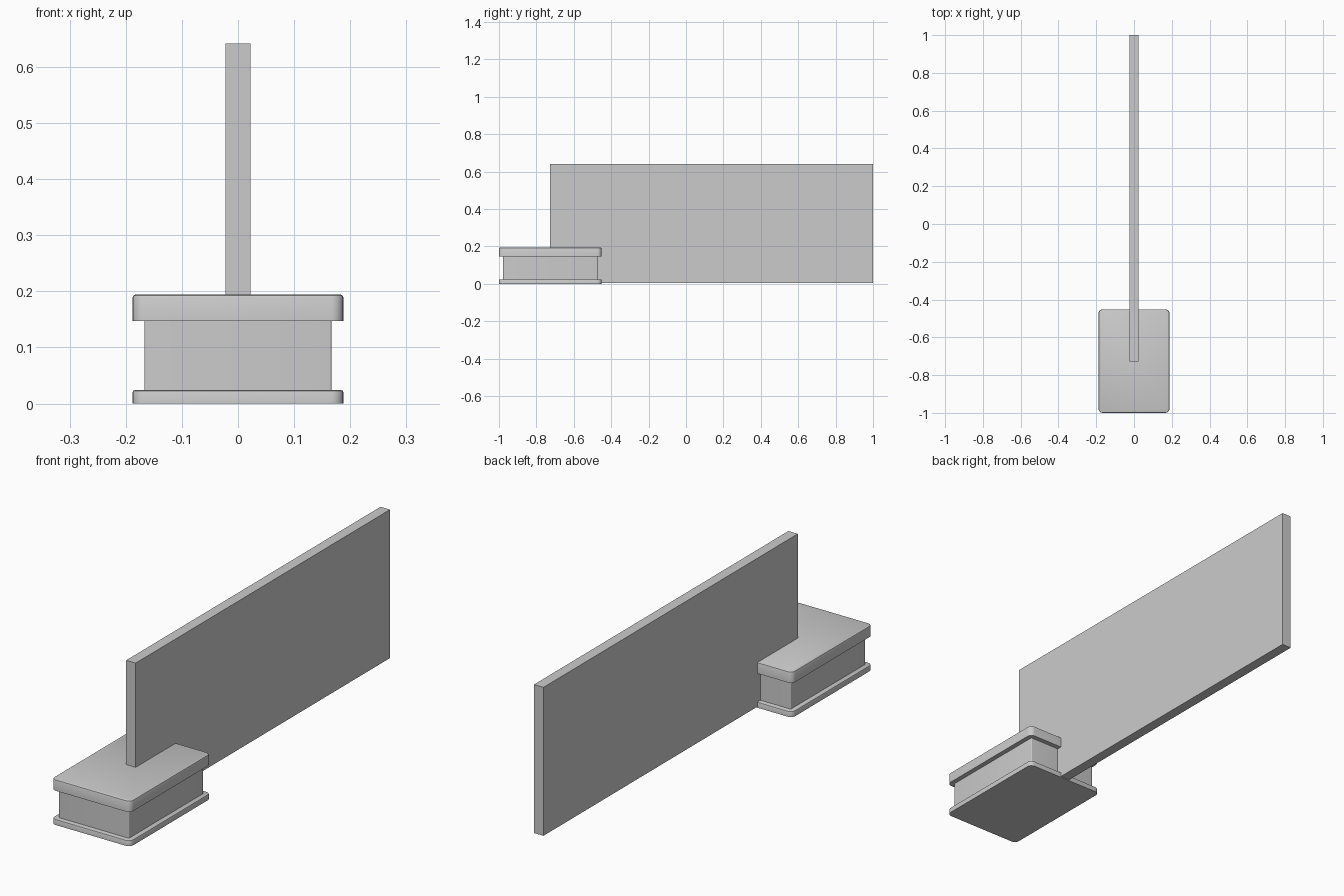
import bpy, bmesh, math

if "Cube" in bpy.data.objects:
    bpy.data.objects.remove(bpy.data.objects["Cube"])

Y0, Y1 = -1.0, -0.452   # pedestal front and back


def outline(hx, y0, y1, r, segs=5):
    """Rounded rectangle, counter-clockwise."""
    pts = []
    corners = [(hx - r, y1 - r), (-hx + r, y1 - r), (-hx + r, y0 + r), (hx - r, y0 + r)]
    for k, (cx, cy) in enumerate(corners):
        for i in range(segs + 1):
            a = math.pi / 2 * (k + i / segs)
            pts.append((cx + r * math.cos(a), cy + r * math.sin(a)))
    return pts


def slab(name, hx, y0, y1, z0, z1, r, edge=0.0):
    """Stacked rounded outlines, with a small bevel on the top rim."""
    levels = [(z0, 0.0), (z1 - edge, 0.0)]
    if edge:
        levels += [(z1 - edge * 0.3, edge * 0.3), (z1, edge)]
    bm = bmesh.new()
    rings = [[bm.verts.new((x, y, z)) for x, y in
              outline(hx - d, y0 + d, y1 - d, r - d)] for z, d in levels]
    n = len(rings[0])
    for a, b in zip(rings, rings[1:]):
        for i in range(n):
            j = (i + 1) % n
            bm.faces.new((a[i], a[j], b[j], b[i]))
    bm.faces.new(rings[0][::-1])
    bm.faces.new(rings[-1])
    finish(name, bm)
    bpy.ops.object.shade_smooth_by_angle(angle=math.radians(30))


def finish(name, bm):
    mesh = bpy.data.meshes.new(name)
    bm.to_mesh(mesh)
    bm.free()
    ob = bpy.data.objects.new(name, mesh)
    bpy.context.collection.objects.link(ob)
    bpy.ops.object.select_all(action='DESELECT')
    ob.select_set(True)
    bpy.context.view_layer.objects.active = ob
    return ob


# Pedestal: thin foot, recessed core, thicker cap
slab("pedestal_foot", 0.188, Y0, Y1, 0.0, 0.024, 0.022, 0.004)
slab("pedestal_core", 0.167, Y0 + 0.021, Y1 - 0.021, 0.022, 0.149, 0.004)
slab("pedestal_cap", 0.188, Y0, Y1, 0.147, 0.194, 0.022, 0.005)

# Long upright wall panel running back from the pedestal
bm = bmesh.new()
bmesh.ops.create_cube(bm, size=1)
bmesh.ops.scale(bm, vec=(0.045, 1.727, 0.638), verts=bm.verts)
bmesh.ops.translate(bm, vec=(0, 0.1365, 0.323), verts=bm.verts)
finish("wall_panel", bm)
